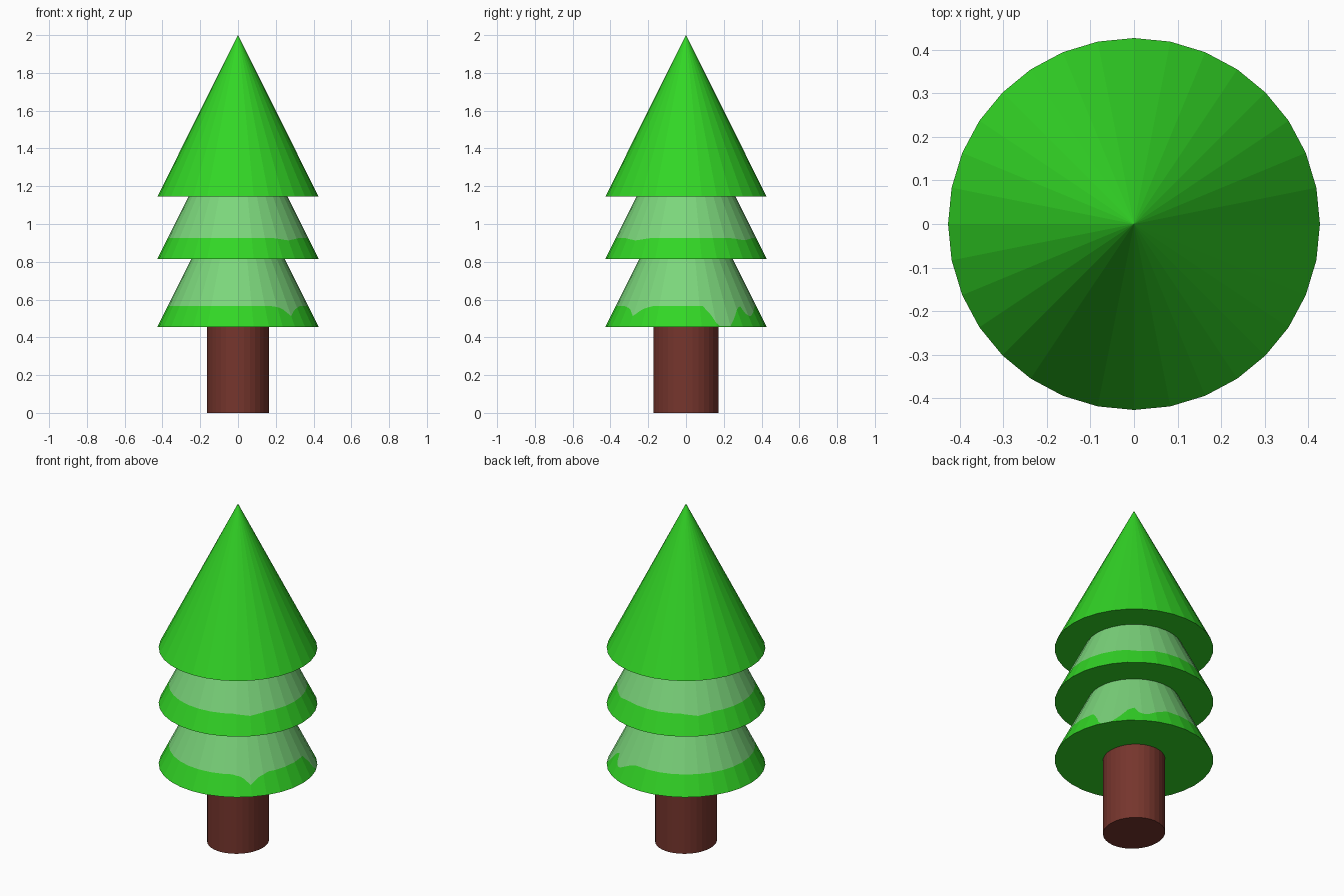
import bpy
import bmesh
from math import atan2, cos, degrees, pi, sin
from mathutils import Vector

if "Cube" in bpy.data.objects:
    bpy.data.objects.remove(bpy.data.objects["Cube"])

SIDES = 32
RADIUS = 0.427
HEIGHT = 0.855


def material(name, rgb):
    mat = bpy.data.materials.new(name)
    mat.use_nodes = True
    mat.diffuse_color = (*rgb, 1)
    bsdf = mat.node_tree.nodes["Principled BSDF"]
    bsdf.inputs["Base Color"].default_value = (*rgb, 1)
    return mat


leaf_green = material("leaf green", (0.032, 0.67, 0.019))
frost_green = material("frosted green", (0.20, 0.67, 0.20))
bark_brown = material("bark brown", (0.18, 0.036, 0.026))


def finish(name, bm, mats):
    bmesh.ops.recalc_face_normals(bm, faces=bm.faces)
    mesh = bpy.data.meshes.new(name)
    bm.to_mesh(mesh)
    bm.free()
    for mat in mats:
        mesh.materials.append(mat)
    obj = bpy.data.objects.new(name, mesh)
    bpy.context.collection.objects.link(obj)
    return obj


def outline(steps):
    """Points around the faceted rim, each side cut into equal steps."""
    corners = [Vector((cos(2 * pi * i / SIDES), sin(2 * pi * i / SIDES), 0)) * RADIUS
               for i in range(SIDES)]
    return [corners[i].lerp(corners[(i + 1) % SIDES], s / steps)
            for i in range(SIDES) for s in range(steps)]


def frost_edge(angle, level, drips):
    """Height of the frost edge above the rim, lowered along drip paths."""
    for path in drips:
        for (a, low_a), (b, low_b) in zip(path, path[1:]):
            if a <= angle < b:
                return level + low_a + (low_b - low_a) * (angle - a) / (b - a)
    return level


def frosted_tier(name, base, level, drips):
    bm = bmesh.new()
    rim = outline(4)
    apex = bm.verts.new((0, 0, base + HEIGHT))
    bottom, edge = [], []
    for p in rim:
        h = max(0.004, frost_edge(degrees(atan2(p.y, p.x)), level, drips))
        bottom.append(bm.verts.new((p.x, p.y, base)))
        k = 1 - h / HEIGHT
        edge.append(bm.verts.new((p.x * k, p.y * k, base + h)))
    for i in range(len(rim)):
        j = (i + 1) % len(rim)
        bm.faces.new((bottom[i], bottom[j], edge[j], edge[i]))
        bm.faces.new((edge[i], edge[j], apex)).material_index = 1
    bm.faces.new(bottom)
    return finish(name, bm, (leaf_green, frost_green))


# Trunk, slightly deeper than wide
bm = bmesh.new()
bmesh.ops.create_cone(bm, cap_ends=True, segments=SIDES, radius1=1, radius2=1, depth=0.5)
bmesh.ops.scale(bm, vec=(0.163, 0.173, 1), verts=bm.verts)
bmesh.ops.translate(bm, vec=(0, 0, 0.25), verts=bm.verts)
finish("trunk", bm, (bark_brown,))

# Lower tier, with frost running down: (angle, drop) along each drip
lower_drips = [
    [(-60, 0), (-52, -0.012), (-45, -0.052), (-38, -0.018), (-29, 0)],
    [(14, 0), (20, -0.05), (24, -0.11), (33, -0.11), (40, -0.06), (46, -0.01), (51, 0),
     (54, -0.045), (60, -0.055), (70, -0.02), (78, 0)],
]
frosted_tier("lower_foliage", 0.455, 0.11, lower_drips)

# Middle tier, with an almost level frost edge
middle_drips = [[(a - 14, 0), (a, -0.012), (a + 14, 0)] for a in (-45, 55, 135)]
frosted_tier("middle_foliage", 0.815, 0.11, middle_drips)

# Plain top tier
bm = bmesh.new()
bmesh.ops.create_cone(bm, cap_ends=True, segments=SIDES, radius1=RADIUS, radius2=0, depth=HEIGHT)
bmesh.ops.translate(bm, vec=(0, 0, 1.145 + HEIGHT / 2), verts=bm.verts)
finish("top_foliage", bm, (leaf_green,))
